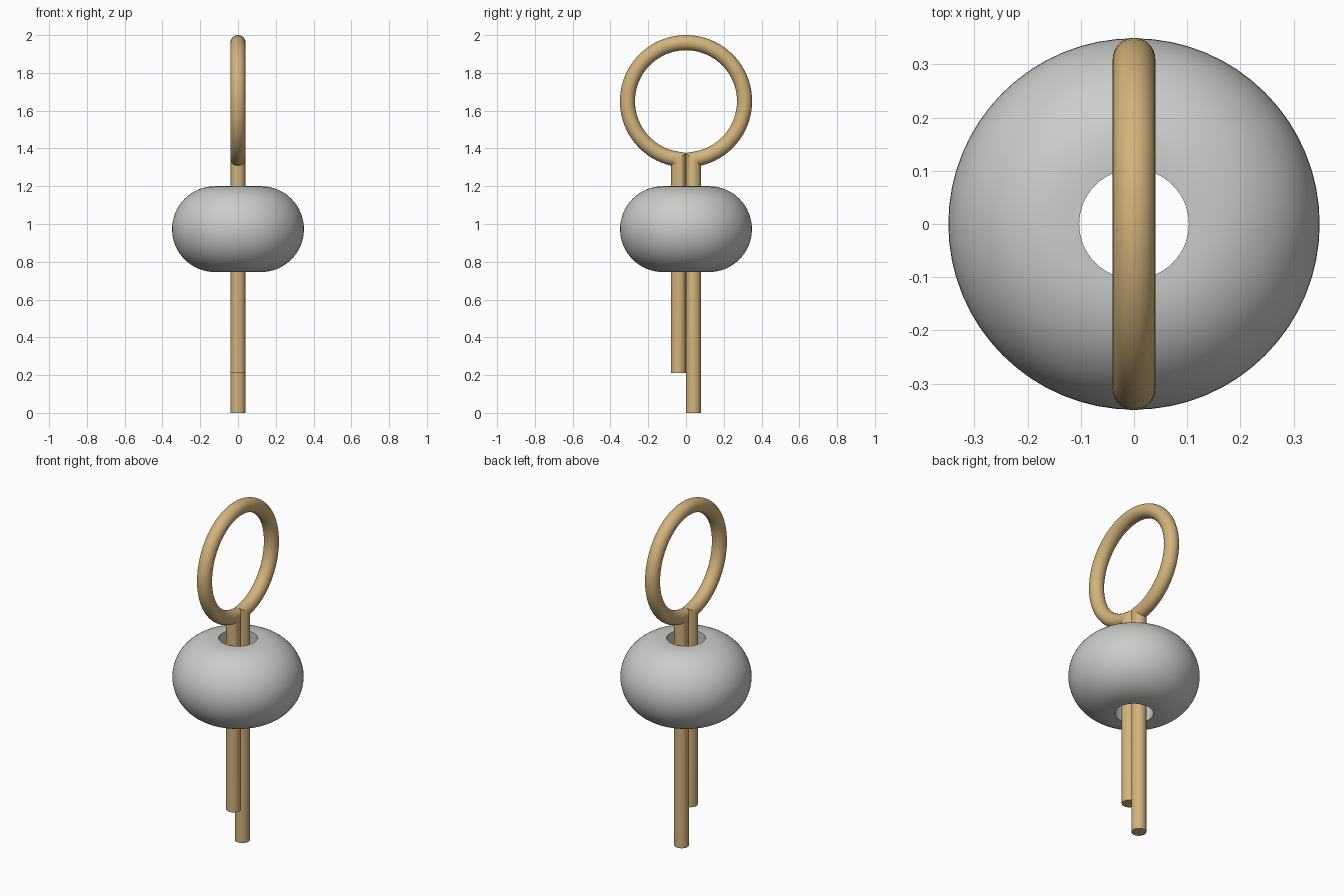
import bpy, bmesh
from math import sin, cos, pi, asin, sqrt, radians
from mathutils import Vector

cube = bpy.data.objects.get("Cube")
if cube:
    bpy.data.objects.remove(cube)


def material(name, rgb):
    mat = bpy.data.materials.new(name)
    mat.use_nodes = True
    mat.diffuse_color = (*rgb, 1)
    mat.node_tree.nodes["Principled BSDF"].inputs["Base Color"].default_value = (*rgb, 1)
    return mat


def finish(name, bm, mat):
    bmesh.ops.recalc_face_normals(bm, faces=bm.faces)
    mesh = bpy.data.meshes.new(name)
    bm.to_mesh(mesh)
    bm.free()
    mesh.materials.append(mat)
    obj = bpy.data.objects.new(name, mesh)
    bpy.context.collection.objects.link(obj)
    bpy.ops.object.select_all(action='DESELECT')
    obj.select_set(True)
    bpy.context.view_layer.objects.active = obj
    bpy.ops.object.shade_smooth_by_angle(angle=radians(35))
    return obj


def bridge(bm, loops, closed=False):
    pairs = list(zip(loops, loops[1:]))
    if closed:
        pairs.append((loops[-1], loops[0]))
    for a, b in pairs:
        n = len(a)
        for i in range(n):
            j = (i + 1) % n
            bm.faces.new((a[i], a[j], b[j], b[i]))


def mitred_rod(name, path, radius, sides, mat):
    """Sweep a round section along a path in the YZ plane with mitred corners."""
    bm = bmesh.new()
    loops = []
    for i, p in enumerate(path):
        before = (p - path[i - 1]).normalized() if i else None
        after = (path[i + 1] - p).normalized() if i < len(path) - 1 else None
        t_in, t_out = before or after, after or before
        tangent = (t_in + t_out).normalized()
        side = Vector((0, -tangent.z, tangent.y)) / tangent.dot(t_in)
        loops.append([bm.verts.new(p + radius * (Vector((cos(a), 0, 0)) + side * sin(a)))
                      for a in (2 * pi * k / sides for k in range(sides))])
    bridge(bm, loops)
    bm.faces.new(loops[0])
    bm.faces.new(loops[-1])
    return finish(name, bm, mat)


def lathe(name, profile, sides, mat):
    """Turn a closed (radius, height) profile around the Z axis."""
    bm = bmesh.new()
    loops = [[bm.verts.new((r * cos(2 * pi * k / sides), r * sin(2 * pi * k / sides), z))
              for k in range(sides)] for r, z in profile]
    bridge(bm, loops, closed=True)
    return finish(name, bm, mat)


brass = material("brass", (0.65, 0.45, 0.2))
grey = material("light grey", (0.6, 0.6, 0.59))

# Split pin: long leg, ring and short leg as one bent rod
ROD, RING, RING_Z = 0.04, 0.31, 1.65
gap = asin(ROD / RING)
path = [Vector((0, ROD, 0))]
steps = 72
for k in range(steps + 1):
    a = gap + (2 * pi - 2 * gap) * k / steps
    path.append(Vector((0, RING * sin(a), RING_Z - RING * cos(a))))
path.append(Vector((0, -ROD, 0.21)))
mitred_rod("split_pin", path, ROD, 32, brass)

# Bead: round outside with a straight bore
BEAD_Z, BULGE, CORE, HOLE = 0.973, 0.227, 0.122, 0.103
profile = [(HOLE, BEAD_Z - BULGE)]
for k in range(33):
    a = -pi / 2 + pi * k / 32
    profile.append((CORE + BULGE * cos(a), BEAD_Z + BULGE * sin(a)))
profile.append((HOLE, BEAD_Z + BULGE))
lathe("bead", profile, 64, grey)
